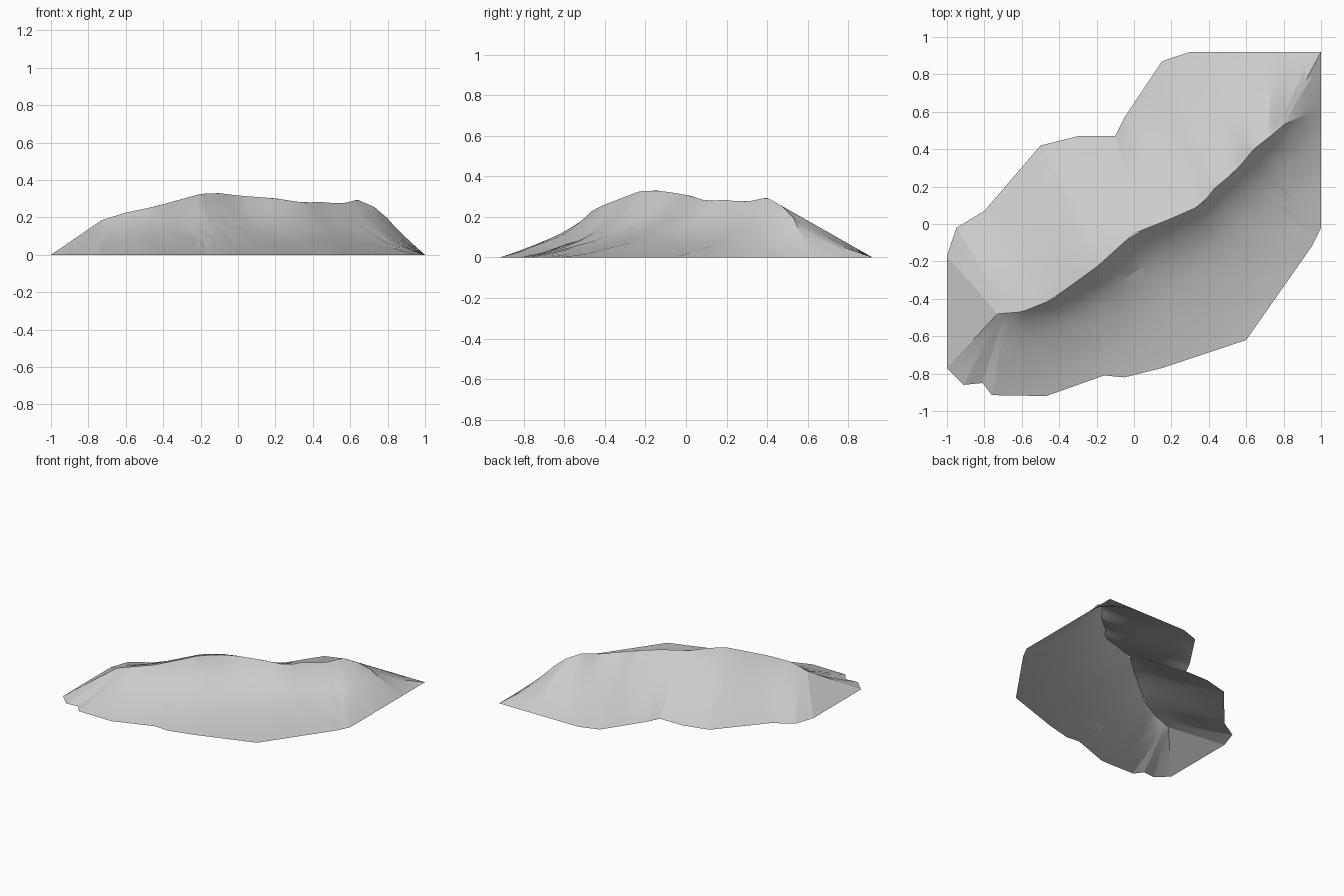
import bpy
import bmesh
import random
from mathutils import Vector

random.seed(4)
cube = bpy.data.objects.get("Cube")
if cube:
    bpy.data.objects.remove(cube, do_unlink=True)

# Crest line of the hill
CREST = [Vector(p) for p in (
    (-.73, -.48, .185), (-.6, -.47, .226), (-.45, -.41, .257), (-.2, -.23, .326),
    (-.1, -.14, .33), (0, -.05, .317), (.2, .03, .302), (.36, .1, .278),
    (.43, .19, .284), (.55, .29, .273), (.64, .4, .295), (.73, .47, .255),
    (.8, .53, .195))]

# Foot of the hill: x, y, matching place along the crest, and the share of
# the height that drops away as a cliff (negative: a soft S-shaped slope)
FOOT = [
    (-1, -.17, 0, 0), (-1, -.77, 0, 0), (-.91, -.86, .1, .1),
    (-.81, -.85, .3, .12), (-.76, -.915, .5, .15), (-.47, -.92, 1.5, .25),
    (-.16, -.81, 2.5, .38), (-.05, -.82, 3, .42), (.15, -.77, 3.7, .45),
    (.6, -.62, 6.2, .45), (.95, -.12, 9.2, .4), (1, -.02, 9.8, .38),
    (1, .4, 11.3, .2), (1, .63, 12, .05), (1, .92, 11.7, .2),
    (.75, .92, 10.8, 0), (.5, .92, 9.9, .08), (.3, .92, 8.9, .12),
    (.15, .87, 7.9, .12), (-.05, .57, 6, 0), (-.1, .47, 5.3, -.1),
    (-.3, .47, 4.3, -.4), (-.5, .42, 3.4, -.4), (-.8, .07, 1.5, -.4),
    (-.95, -.02, .5, -.1)]

RINGS = (0, .04, .09, .15, .23, .33, .46, .62, .8, 1)
STEPS = 5


def crest_at(place):
    """Point at a fractional place along the crest."""
    i = min(int(place), len(CREST) - 2)
    return CREST[i].lerp(CREST[i + 1], place - i)


def slope_height(t, cliff):
    """Share of the crest height left at t of the way down."""
    u = 1 - t
    if cliff > 0:
        return (1 - cliff) * u ** (1 + .7 * cliff) + cliff * u ** 6
    return u - cliff * (u * u * (3 - 2 * u) - u)


def slope_column(bm, x, y, place, cliff):
    """Vertices running from the crest down to the foot."""
    top, foot = crest_at(place), Vector((x, y, 0))
    column = []
    for t in RINGS:
        p = top.lerp(foot, t)
        p.z = top.z * slope_height(t, cliff)
        if 0 < t < 1 and cliff > .14:
            p.z += random.uniform(-1, 1) * .012 * t * (1 - t)
        column.append(bm.verts.new(p))
    return column


# Hill surface, open underneath
bm = bmesh.new()
columns = []
for start, end in zip(FOOT, FOOT[1:] + FOOT[:1]):
    for s in range(STEPS):
        mix = [a + (b - a) * s / STEPS for a, b in zip(start, end)]
        columns.append(slope_column(bm, *mix))
for left, right in zip(columns, columns[1:] + columns[:1]):
    for k in range(len(RINGS) - 1):
        bm.faces.new((left[k], left[k + 1], right[k + 1], right[k]))
bmesh.ops.remove_doubles(bm, verts=bm.verts, dist=.0005)
bmesh.ops.triangulate(bm, faces=bm.faces)
for face in bm.faces:
    face.normal_update()
    if face.normal.z < 0:
        face.normal_flip()

mesh = bpy.data.meshes.new("hill")
bm.to_mesh(mesh)
bm.free()
hill = bpy.data.objects.new("hill", mesh)
bpy.context.collection.objects.link(hill)

# Plain stone grey
stone = bpy.data.materials.new("stone_grey")
stone.use_nodes = True
colour = (.6, .6, .6, 1)
stone.diffuse_color = colour
stone.node_tree.nodes["Principled BSDF"].inputs["Base Color"].default_value = colour
mesh.materials.append(stone)

# Soft facets
bpy.context.view_layer.objects.active = hill
hill.select_set(True)
bpy.ops.object.shade_smooth_by_angle(angle=.2)
